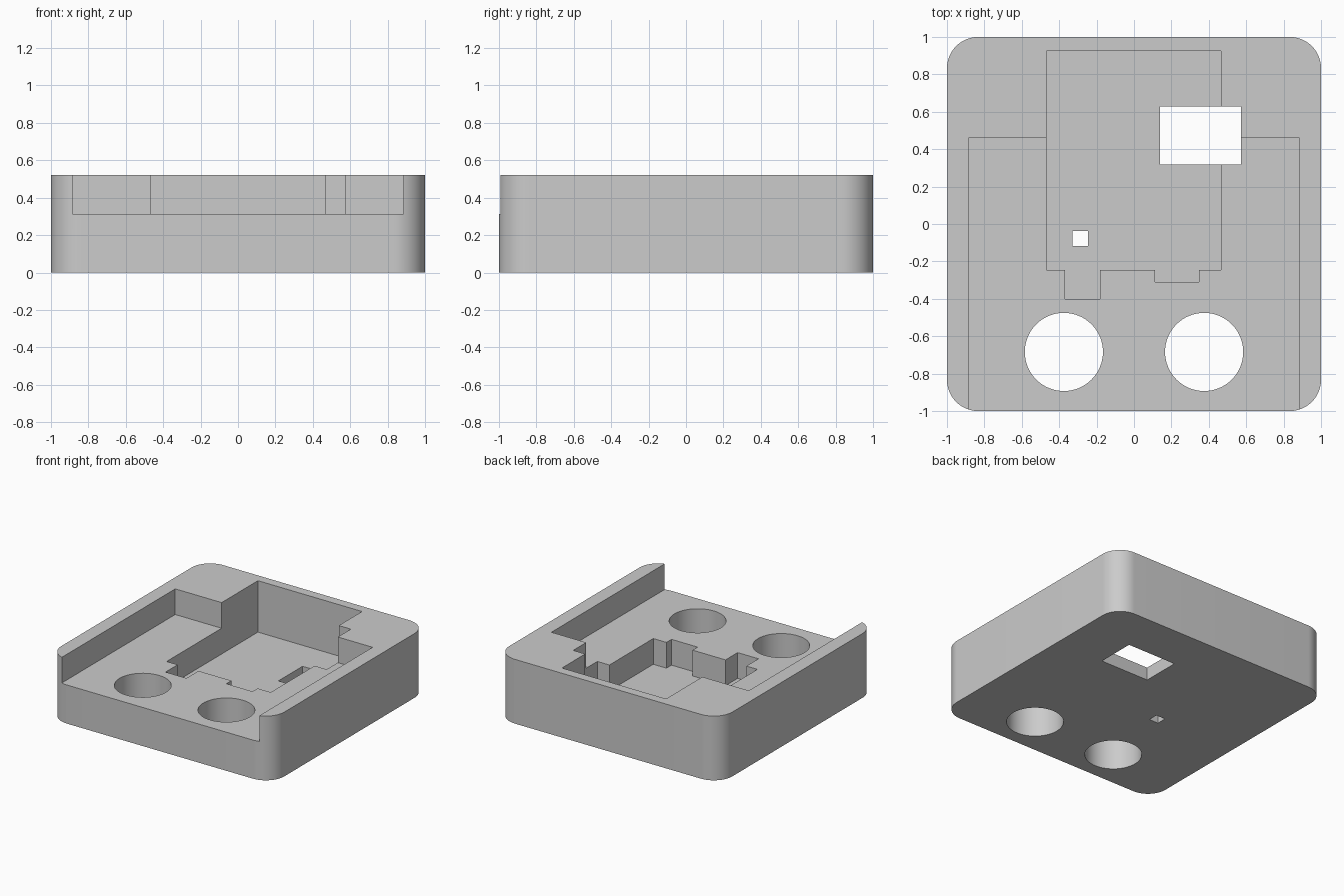
import bpy, bmesh, math

if "Cube" in bpy.data.objects:
    bpy.data.objects.remove(bpy.data.objects["Cube"])

TOP, SHELF, FLOOR = 0.521, 0.313, 0.104   # heights of rim, shelf and pocket floor
OVER = 0.7                                # cutters reach above the rim

grey = bpy.data.materials.new("light_grey")
grey.diffuse_color = (0.6, 0.6, 0.6, 1)
grey.use_nodes = True
grey.node_tree.nodes["Principled BSDF"].inputs["Base Color"].default_value = grey.diffuse_color


def prism(name, outline, z0, z1):
    """Extrude a counter-clockwise outline between two heights."""
    bm = bmesh.new()
    base = bm.faces.new([bm.verts.new((x, y, z0)) for x, y in outline])
    new = bmesh.ops.extrude_face_region(bm, geom=[base])["geom"]
    for v in new:
        if isinstance(v, bmesh.types.BMVert):
            v.co.z = z1
    bmesh.ops.recalc_face_normals(bm, faces=bm.faces)
    mesh = bpy.data.meshes.new(name)
    bm.to_mesh(mesh)
    bm.free()
    mesh.materials.append(grey)
    obj = bpy.data.objects.new(name, mesh)
    bpy.context.collection.objects.link(obj)
    return obj


def rect(x0, x1, y0, y1):
    return [(x0, y0), (x1, y0), (x1, y1), (x0, y1)]


def arc(cx, cy, r, a0, a1, n):
    return [(cx + r * math.cos(math.radians(a0 + (a1 - a0) * i / n)),
             cy + r * math.sin(math.radians(a0 + (a1 - a0) * i / n))) for i in range(n + 1)]


# Block with rounded upright corners
R = 0.167
corners = [(1, 1), (-1, 1), (-1, -1), (1, -1)]
outline = []
for i, (sx, sy) in enumerate(corners):
    outline += arc(sx * (1 - R), sy * (1 - R), R, 90 * i, 90 * i + 90, 16)
body = prism("tray_body", outline, 0, TOP)

# Deep pocket with two finger notches on its front side
pocket = [(-0.469, -0.245), (-0.37, -0.245), (-0.37, -0.40), (-0.183, -0.40),
          (-0.183, -0.245), (0.113, -0.245), (0.113, -0.31), (0.347, -0.31),
          (0.347, -0.245), (0.465, -0.245), (0.465, 0.925), (-0.469, 0.925)]

cutters = [
    prism("shelf_cutter", rect(-0.885, 0.885, -1.2, 0.46), SHELF, OVER),
    prism("pocket_cutter", pocket, FLOOR, OVER),
    prism("window_cutter", rect(0.14, 0.573, 0.317, 0.627), -0.1, OVER),
    prism("small_hole_cutter", rect(-0.328, -0.247, -0.118, -0.038), -0.1, OVER),
]
# Pair of round through holes
for side in (-1, 1):
    cutters.append(prism("round_hole_cutter",
                         arc(side * 0.375, -0.684, 0.209, 0, 360, 64)[:-1], -0.1, OVER))

# Carve the block
bpy.context.view_layer.objects.active = body
body.select_set(True)
for c in cutters:
    mod = body.modifiers.new(c.name, "BOOLEAN")
    mod.operation = "DIFFERENCE"
    mod.solver = "EXACT"
    mod.object = c
    bpy.ops.object.modifier_apply(modifier=mod.name)
for c in cutters:
    bpy.data.objects.remove(c)

bpy.ops.object.shade_smooth_by_angle(angle=math.radians(30))
